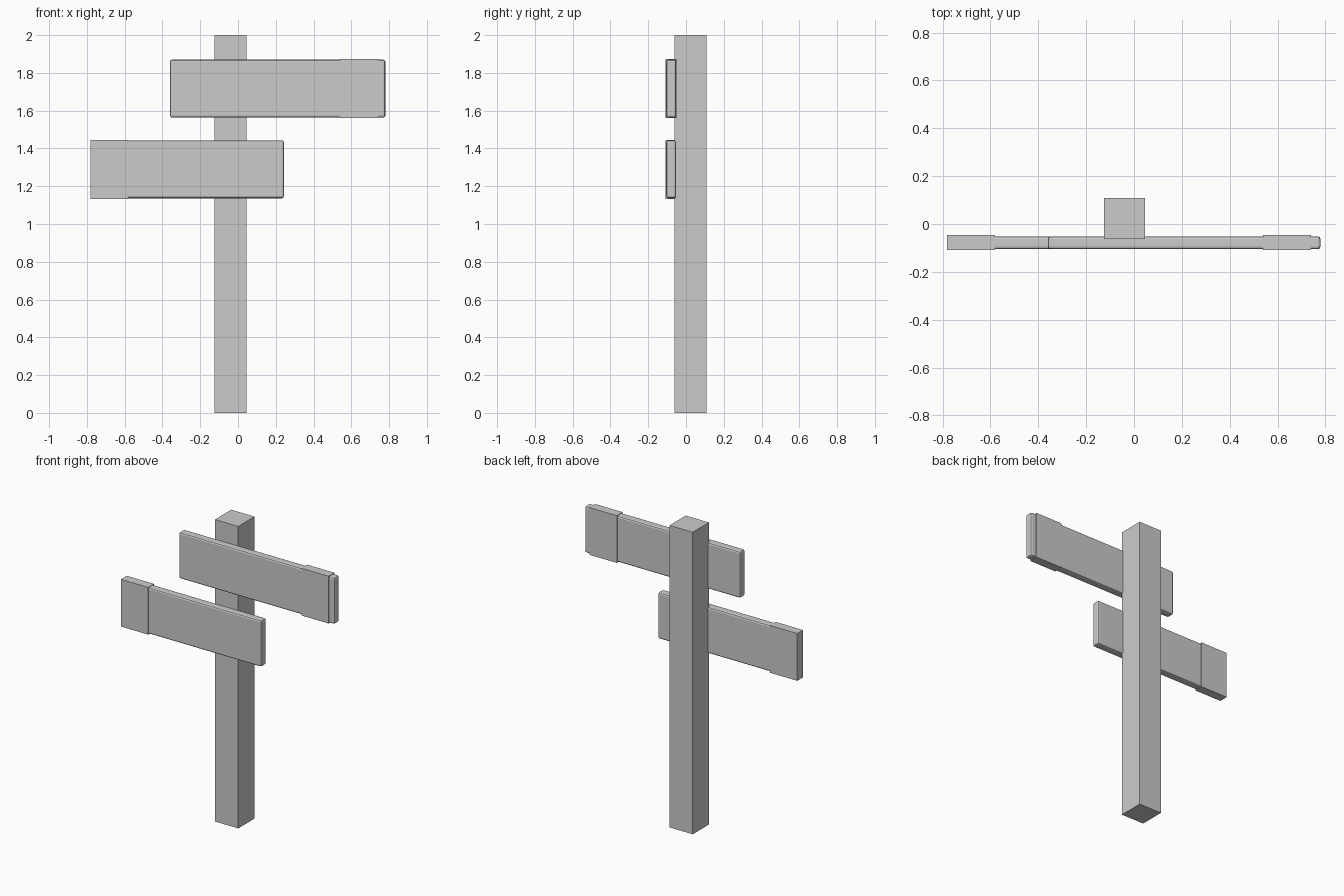
import bpy

if "Cube" in bpy.data.objects:
    bpy.data.objects.remove(bpy.data.objects["Cube"])


def box(name, lo, hi, bevel=0.0):
    size = [b - a for a, b in zip(lo, hi)]
    mid = [(a + b) / 2 for a, b in zip(lo, hi)]
    bpy.ops.mesh.primitive_cube_add(size=1, location=mid)
    ob = bpy.context.object
    ob.name = name
    ob.scale = size
    bpy.ops.object.transform_apply(location=False, rotation=False, scale=True)
    if bevel:
        mod = ob.modifiers.new("rounded_edges", 'BEVEL')
        mod.width = bevel
        mod.segments = 2
    return ob


def sign(name, x0, x1, z0, z1, tip0, tip1):
    # Board with softened edges, and a slightly thicker plain sleeve at its tip
    box(name + "_board", (x0, -0.105, z0 + 0.003), (x1, -0.052, z1 - 0.003), 0.011)
    box(name + "_sleeve", (tip0, -0.108, z0), (tip1, -0.047, z1))


# Square post
box("post", (-0.125, -0.062, 0), (0.045, 0.108, 2))

# Two sign boards pointing opposite ways
sign("upper_sign", -0.36, 0.78, 1.56, 1.873, 0.54, 0.74)
sign("lower_sign", -0.77, 0.243, 1.133, 1.446, -0.782, -0.582)
